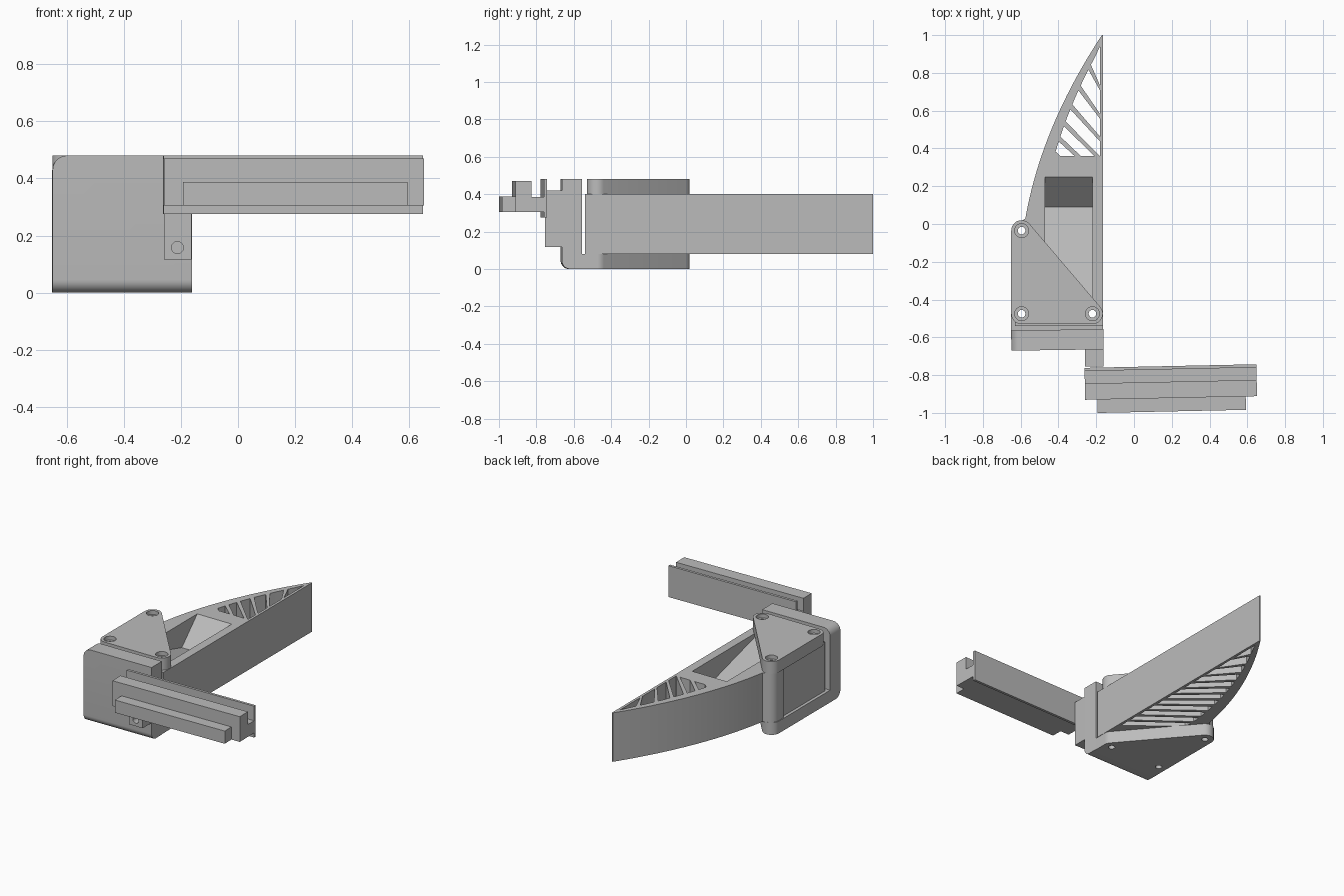
import bpy, bmesh, math
from mathutils import Matrix, Vector

if "Cube" in bpy.data.objects:
    bpy.data.objects.remove(bpy.data.objects["Cube"])

grey = bpy.data.materials.new("plain_grey")
grey.diffuse_color = (0.5, 0.5, 0.5, 1)
grey.use_nodes = True
grey.node_tree.nodes["Principled BSDF"].inputs["Base Color"].default_value = grey.diffuse_color


def prism(name, polys, axis, lo, hi):
    """Extrude one or more 2D outlines along an axis into one object."""
    put = {'x': lambda u, v, w: (w, u, v),
           'y': lambda u, v, w: (u, w, v),
           'z': lambda u, v, w: (u, v, w)}[axis]
    bm = bmesh.new()
    for poly in polys:
        a = [bm.verts.new(put(u, v, lo)) for u, v in poly]
        b = [bm.verts.new(put(u, v, hi)) for u, v in poly]
        n = len(poly)
        bm.faces.new(a)
        bm.faces.new(b[::-1])
        for i in range(n):
            bm.faces.new((a[i], b[i], b[(i + 1) % n], a[(i + 1) % n]))
    bmesh.ops.recalc_face_normals(bm, faces=bm.faces)
    me = bpy.data.meshes.new(name)
    bm.to_mesh(me)
    bm.free()
    me.materials.append(grey)
    ob = bpy.data.objects.new(name, me)
    bpy.context.collection.objects.link(ob)
    return ob


def rect(u0, u1, v0, v1):
    return [(u0, v0), (u1, v0), (u1, v1), (u0, v1)]


def arc(cx, cy, r, a0, a1, n=12):
    return [(cx + r * math.cos(math.radians(a0 + (a1 - a0) * i / n)),
             cy + r * math.sin(math.radians(a0 + (a1 - a0) * i / n))) for i in range(n + 1)]


def circle(cx, cy, r):
    return arc(cx, cy, r, 0, 360, 32)[:-1]


def apply(ob, mod):
    bpy.ops.object.select_all(action='DESELECT')
    bpy.context.view_layer.objects.active = ob
    ob.select_set(True)
    bpy.ops.object.modifier_apply(modifier=mod.name)


def cut(ob, cutter):
    mod = ob.modifiers.new("cut", 'BOOLEAN')
    mod.operation = 'DIFFERENCE'
    mod.solver = 'EXACT'
    mod.object = cutter
    apply(ob, mod)
    bpy.data.objects.remove(cutter)


def smooth(ob):
    bpy.ops.object.select_all(action='DESELECT')
    bpy.context.view_layer.objects.active = ob
    ob.select_set(True)
    bpy.ops.object.shade_smooth_by_angle(angle=math.radians(30))


def turn(ob, degrees, px, py):
    p = Vector((px, py, 0))
    ob.data.transform(Matrix.Translation(p) @ Matrix.Rotation(math.radians(degrees), 4, 'Z')
                      @ Matrix.Translation(-p))


def clip(poly, y0, above):
    """Keep the part of an outline on one side of y = y0."""
    out = []
    s = 1 if above else -1
    for i, p in enumerate(poly):
        q = poly[(i + 1) % len(poly)]
        dp, dq = s * (p[1] - y0), s * (q[1] - y0)
        if dp >= 0:
            out.append(p)
        if dp * dq < 0:
            t = dp / (dp - dq)
            out.append((p[0] + t * (q[0] - p[0]), y0))
    return out


screws = [(-0.595, -0.035), (-0.595, -0.475), (-0.22, -0.475)]


def drill(ob):
    cut(ob, prism("drill", [circle(x, y, 0.02) for x, y in screws], 'z', -0.1, 0.6))


# Curved finger body
def edge(y):
    s = 1 - y
    return -0.17 - 0.66 * s + 0.25 * s * s


outline = [(-0.163, -0.54), (-0.163, 1.0)]
outline += [(edge(y), y) for y in [1 - 0.97 * i / 24 for i in range(25)]]
outline += arc(-0.59, -0.035, 0.055, 90, 180, 8)
outline += [(-0.645, -0.09), (-0.63, -0.1), (-0.63, -0.54)]
finger = prism("finger", [outline], 'z', 0.08, 0.40)


# Slanted truss openings: open through the tip, blind from below further back
def inner(y):
    return min(edge(max(y, 0)) + 0.03 + 0.06 * (1 - max(y, 0)), -0.181)


left = [0.83, 0.72, 0.62, 0.53, 0.45] + [0.37 - 0.08 * i for i in range(7)]
right = [0.72, 0.57, 0.45, 0.345, 0.25] + [0.16 - 0.085 * i for i in range(7)]
t = 0.013
openings = [[(-0.18, 0.94), (inner(0.88), 0.88), (inner(0.83 + t), 0.83 + t), (-0.18, 0.72 + t)]]
for i in range(len(left) - 1):
    a, b = left[i] - t, left[i + 1] + t
    m = (a + b) / 2
    openings.append([(-0.18, right[i] - t), (inner(a), a), (inner(m), m),
                     (inner(b), b), (-0.18, right[i + 1] + t)])
front = [p for p in (clip(o, 0.36, True) for o in openings) if len(p) > 2]
rear = [p for p in (clip(o, 0.36, False) for o in openings) if len(p) > 2]
cut(finger, prism("tip_openings", front, 'z', 0.0, 0.5))
cut(finger, prism("rear_openings", rear, 'z', 0.0, 0.19))

# Sloped pocket in the top of the finger
cut(finger, prism("pocket", [[(0.25, 0.40), (0.09, 0.24), (-0.45, 0.39), (-0.45, 0.5),
                              (0.25, 0.5)]], 'x', -0.47, -0.22))
drill(finger)
smooth(finger)

# Clamp plates: rounded triangles around the three screws
d = math.degrees(math.atan2(0.375, 0.44))
r = 0.055
plate = (arc(*screws[2], r, -90, d) + arc(*screws[0], r, d, 180) + arc(*screws[1], r, 180, 270))
top_plate = prism("top_plate", [plate], 'z', 0.40, 0.48)
drill(top_plate)
cut(top_plate, prism("counterbore", [circle(x, y, 0.037) for x, y in screws], 'z', 0.455, 0.6))
smooth(top_plate)

lower = (arc(*screws[2], r, 0, d) + arc(*screws[0], r, d, 180) + [(-0.65, -0.58), (-0.165, -0.58)])
bottom_plate = prism("bottom_plate", [lower], 'z', 0.0, 0.08)
drill(bottom_plate)
smooth(bottom_plate)

# Mounting wall with a rounded top corner and rounded lower front edge
wall = prism("mounting_wall", [[(-0.65, 0), (-0.162, 0), (-0.162, 0.48)]
                               + arc(-0.60, 0.43, 0.05, 90, 180, 8)], 'y', -0.667, -0.56)
bm = bmesh.new()
bm.from_mesh(wall.data)
low = [e for e in bm.edges if all(v.co.z < 0.001 and v.co.y < -0.66 for v in e.verts)]
bmesh.ops.bevel(bm, geom=low, offset=0.045, segments=8, profile=0.5, affect='EDGES')
bm.to_mesh(wall.data)
bm.free()
turn(wall, 0.8, -0.4, -0.6)
smooth(wall)

# Bracket joining the wall to the rail
bracket = prism("rail_bracket", [rect(-0.26, -0.162, 0.117, 0.42)], 'y', -0.755, -0.65)
cut(bracket, prism("bolt_hole", [circle(-0.212, 0.158, 0.021)], 'y', -0.8, -0.70))
smooth(bracket)

# Side rail with its flange, groove and front tongue
rail = prism("side_rail", [[(-0.921, 0.305), (-0.921, 0.47), (-0.835, 0.47), (-0.835, 0.385),
                            (-0.769, 0.385), (-0.769, 0.48), (-0.752, 0.48), (-0.752, 0.275),
                            (-0.769, 0.275), (-0.769, 0.305)]], 'x', -0.26, 0.65)
tongue = prism("rail_tongue", [rect(-0.992, -0.92, 0.305, 0.388)], 'x', -0.195, 0.59)
for ob in (rail, tongue):
    turn(ob, 1.2, 0.2, -0.85)
